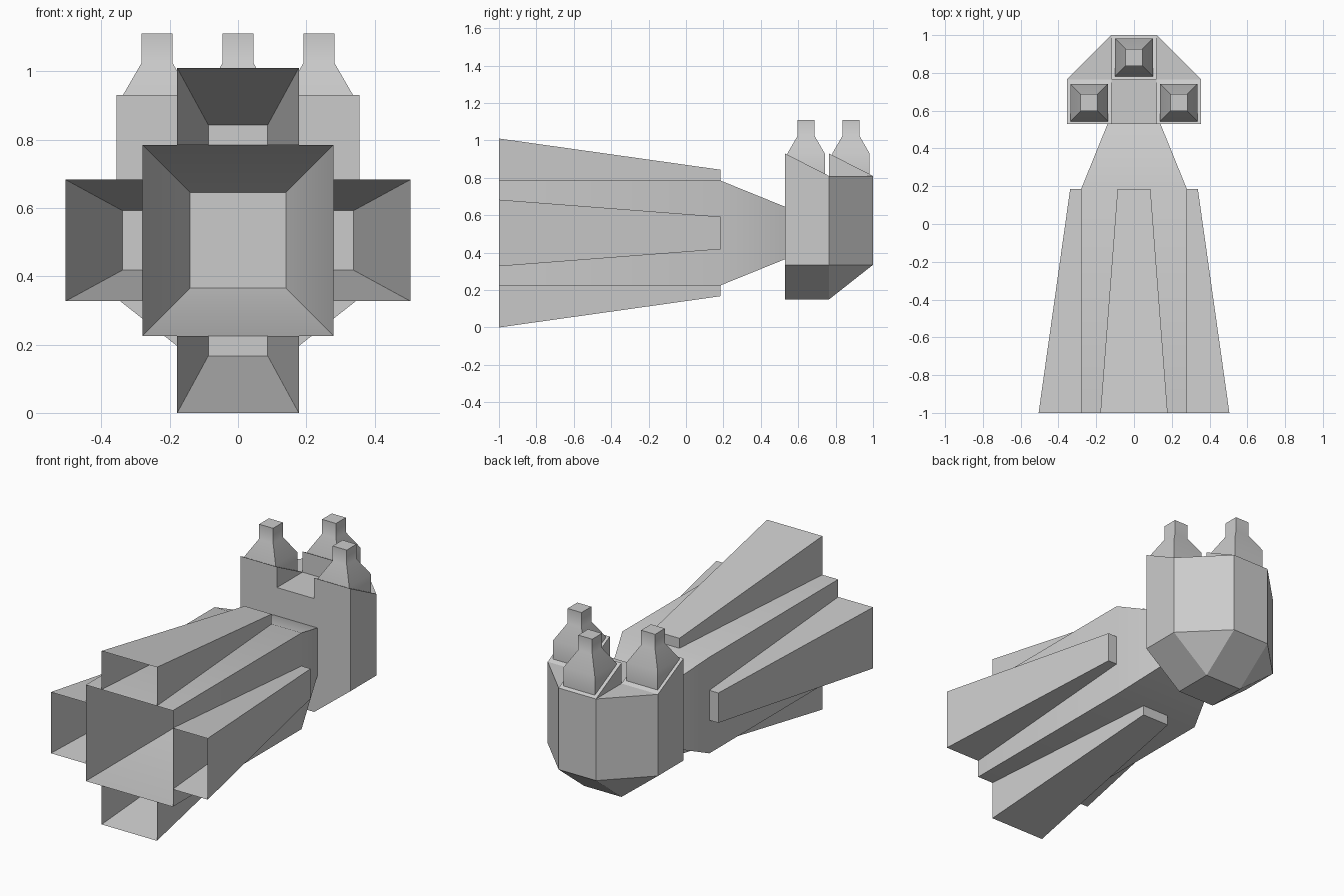
import bpy, bmesh, math
from mathutils import Matrix, Vector

cube = bpy.data.objects.get("Cube")
if cube:
    bpy.data.objects.remove(cube)

GREY = (0.6, 0.6, 0.6, 1)
grey = bpy.data.materials.new("plain grey")
grey.use_nodes = True
grey.diffuse_color = GREY
grey.node_tree.nodes["Principled BSDF"].inputs["Base Color"].default_value = GREY

MID = 0.505              # height of the horn axis
MOUTH, STEP, THROAT = -1, 0.185, 0.53


def finish(bm, name, smooth=0):
    bmesh.ops.recalc_face_normals(bm, faces=bm.faces[:])
    mesh = bpy.data.meshes.new(name)
    bm.to_mesh(mesh)
    bm.free()
    mesh.materials.append(grey)
    obj = bpy.data.objects.new(name, mesh)
    bpy.context.collection.objects.link(obj)
    if smooth:
        bpy.ops.object.select_all(action='DESELECT')
        obj.select_set(True)
        bpy.context.view_layer.objects.active = obj
        bpy.ops.object.shade_smooth_by_angle(angle=math.radians(smooth))
    return obj


def loft(bm, rings, closed=True):
    """Join matching rings of points with quads; return the vertex rings."""
    loops = [[bm.verts.new(p) for p in ring] for ring in rings]
    n = len(loops[0])
    for a, b in zip(loops, loops[1:]):
        for i in range(n if closed else n - 1):
            j = (i + 1) % n
            bm.faces.new((a[i], a[j], b[j], b[i]))
    return loops


def square(half):
    return [(-half, -half), (half, -half), (half, half), (-half, half)]


# Main horn: open square tube that narrows to the throat
bm = bmesh.new()
sections = [(MOUTH, 0.28), (STEP, 0.28), (THROAT, 0.14)]
loft(bm, [[(x, y, MID + z) for x, z in square(h)] for y, h in sections])
finish(bm, "main_horn", 30)

# Four side horns: three-walled tapering channels, closed at the rear
for name, turn in (("top", 0), ("right", -90), ("bottom", 180), ("left", 90)):
    bm = bmesh.new()
    rings = []
    for y, half, reach in ((MOUTH, 0.178, 0.505), (STEP, 0.087, 0.338)):
        rings.append([(-half, y, 0.28), (-half, y, reach), (half, y, reach), (half, y, 0.28)])
    bm.faces.new(loft(bm, rings, closed=False)[-1])
    place = Matrix.Translation((0, 0, MID)) @ Matrix.Rotation(math.radians(turn), 4, 'Y')
    bm.transform(place)
    finish(bm, name + "_horn")

# Rear housing: plan outline pulled down to a chamfered base
IN, OUT, FRONT, BACK, END = 0.12, 0.355, THROAT, 0.765, 1.0
SHELF, RIM, CHAMFER, BASE = 0.81, 0.93, 0.335, 0.15
bm = bmesh.new()


def plan(points):
    return bm.faces.new([bm.verts.new((x, y, SHELF)) for x, y in points])


def box_plan(x0, x1, y0, y1):
    return plan([(x0, y0), (x1, y0), (x1, y1), (x0, y1)])


blocks = [box_plan(-OUT, -IN, FRONT, BACK), box_plan(IN, OUT, FRONT, BACK),
          box_plan(-IN, IN, BACK, END)]
box_plan(-IN, IN, FRONT, BACK)
for s in (-1, 1):
    plan([(s * IN, BACK), (s * OUT, BACK), (s * IN, END)])
bmesh.ops.remove_doubles(bm, verts=bm.verts[:], dist=0.001)
bmesh.ops.recalc_face_normals(bm, faces=bm.faces[:])


def extrude(faces):
    new = bmesh.ops.extrude_face_region(bm, geom=faces)["geom"]
    return ([g for g in new if isinstance(g, bmesh.types.BMFace)],
            [g for g in new if isinstance(g, bmesh.types.BMVert)])


lower, verts = extrude(bm.faces[:])
for v in verts:
    v.co.z = CHAMFER
lower, verts = extrude(lower)
for v in verts:
    v.co = Vector((max(-IN, min(IN, v.co.x)), min(BACK, v.co.y), BASE))

# Raised sloping blocks under the bottles
blocks = [f for f in bm.faces if len(f.verts) == 4
          and all(abs(v.co.z - SHELF) < 0.001 for v in f.verts)
          and not (abs(f.calc_center_median().x) < 0.01 and f.calc_center_median().y < BACK)]
for face in blocks:
    front = min(v.co.y for v in face.verts)
    for v in extrude([face])[1]:
        if v.co.y < front + 0.01:
            v.co.z = RIM
bmesh.ops.remove_doubles(bm, verts=bm.verts[:], dist=0.001)
bmesh.ops.dissolve_limit(bm, angle_limit=0.02, verts=bm.verts[:], edges=bm.edges[:])
finish(bm, "rear_housing")

# Three square bottles standing on the blocks
for name, cx, cy in (("left", 0.237, 0.642), ("right", -0.237, 0.642), ("rear", 0, 0.882)):
    bm = bmesh.new()
    profile = [(0.1, 0.82), (0.1, 0.93), (0.045, 1.025), (0.045, 1.11)]
    loops = loft(bm, [[(cx + x, cy + y, z) for x, y in square(h)] for h, z in profile])
    bm.faces.new(loops[0])
    bm.faces.new(loops[-1])
    finish(bm, name + "_bottle", 40)
